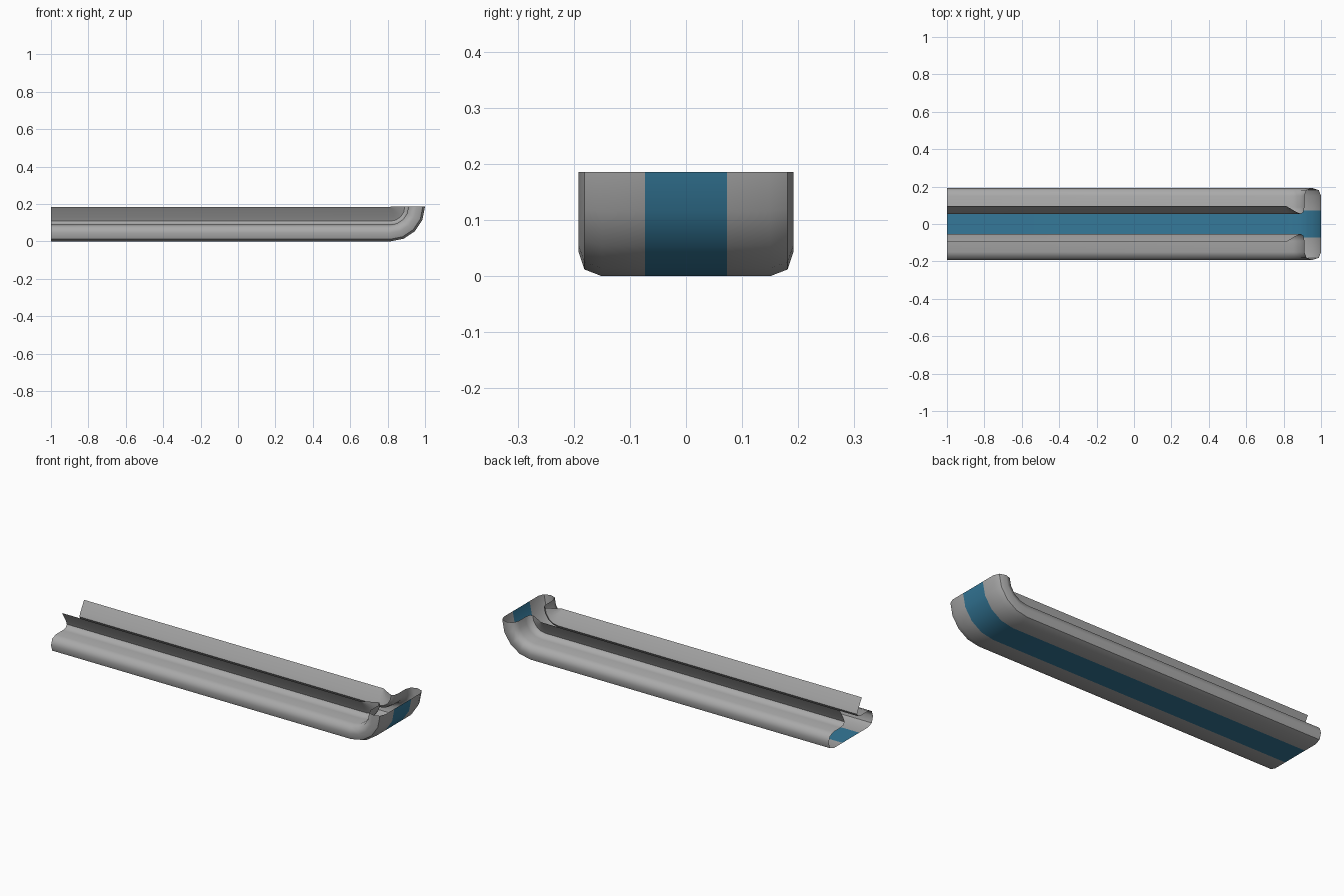
import bpy, bmesh, math

if "Cube" in bpy.data.objects:
    bpy.data.objects.remove(bpy.data.objects["Cube"])

def material(name, col):
    m = bpy.data.materials.new(name)
    m.diffuse_color = (*col, 1)
    m.use_nodes = True
    m.node_tree.nodes["Principled BSDF"].inputs["Base Color"].default_value = m.diffuse_color
    return m

grey = material("grey", (0.40, 0.40, 0.40))
blue = material("blue", (0.035, 0.19, 0.32))

# Half cross-section (y, height): flat floor, rounded side, inward lip, flared fin
half = [(0.073, 0), (0.15, 0), (0.181, 0.012), (0.192, 0.045), (0.181, 0.077),
        (0.15, 0.089), (0.09, 0.089), (0.063, 0.094), (0.054, 0.108),
        (0.063, 0.13), (0.095, 0.185)]
profile = [(-y, h) for y, h in reversed(half)] + half

# Sweep path: straight run, then a quarter bend upward
R = 0.186
CX = 1 - R
STEPS = 4

def place(station, y, h):
    if station == 0:
        return (-1, y, h)
    a = math.pi / 2 * (station - 1) / STEPS
    r = R - h
    return (CX + r * math.sin(a), y, R - r * math.cos(a))

bm = bmesh.new()
rings = [[bm.verts.new(place(s, y, h)) for y, h in profile] for s in range(STEPS + 2)]
for a, b in zip(rings, rings[1:]):
    for i in range(len(profile) - 1):
        f = bm.faces.new((a[i], a[i + 1], b[i + 1], b[i]))
        # Blue stripe runs along the middle of the floor
        f.material_index = 1 if i == len(half) - 1 else 0
bmesh.ops.reverse_faces(bm, faces=bm.faces[:])
bm.normal_update()
# Make the floor face downward
floor = min(bm.faces, key=lambda f: f.calc_center_median().z)
if floor.normal.z > 0:
    bmesh.ops.reverse_faces(bm, faces=bm.faces[:])

me = bpy.data.meshes.new("channel_rail")
bm.to_mesh(me)
bm.free()
me.materials.append(grey)
me.materials.append(blue)
rail = bpy.data.objects.new("channel_rail", me)
bpy.context.collection.objects.link(rail)
bpy.context.view_layer.objects.active = rail
rail.select_set(True)
bpy.ops.object.shade_smooth_by_angle(angle=math.radians(50))
